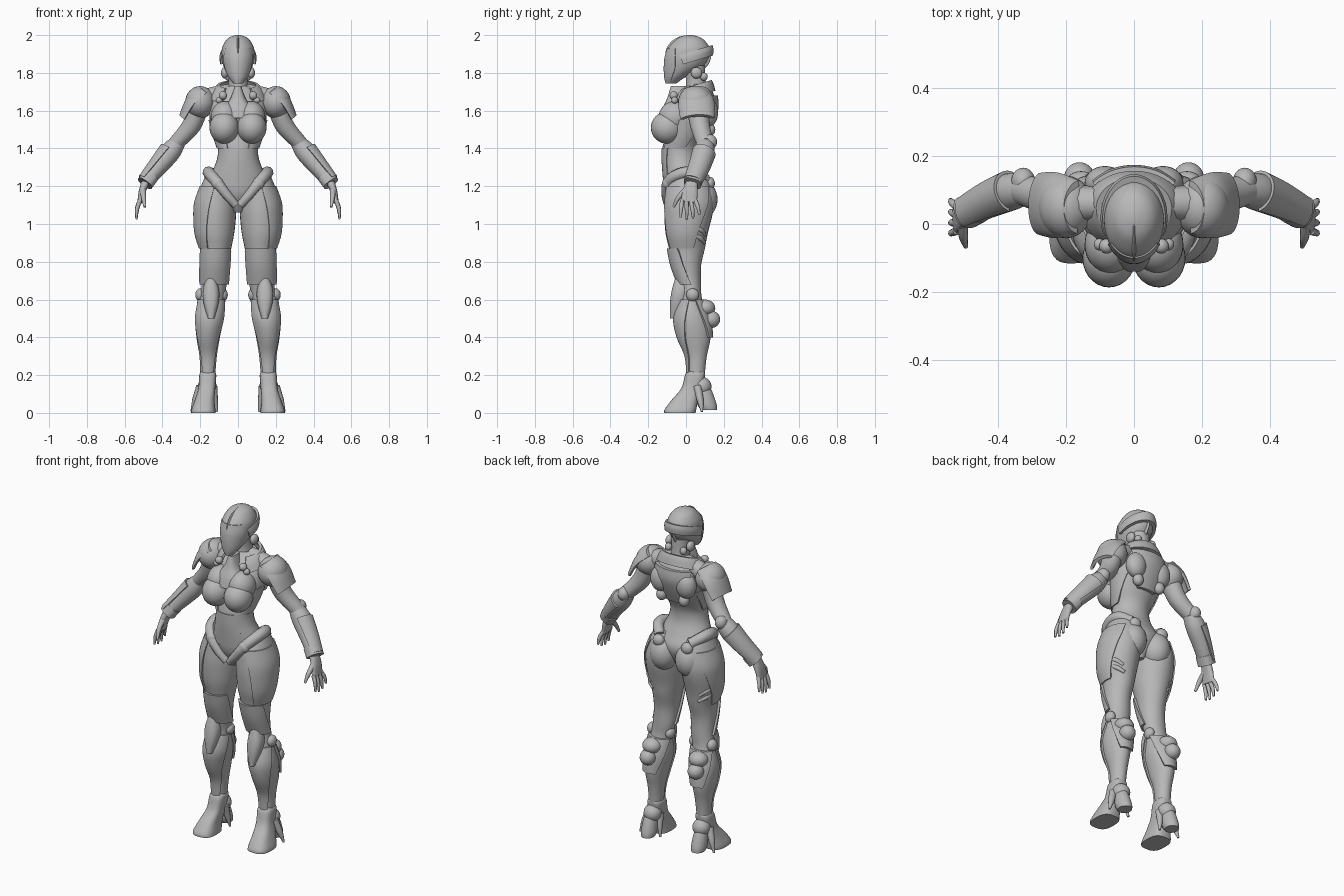
import bpy, bmesh
from math import cos, sin, radians
from mathutils import Vector, Matrix

if "Cube" in bpy.data.objects:
    bpy.data.objects.remove(bpy.data.objects["Cube"])

grey = bpy.data.materials.new("plain grey")
grey.use_nodes = True
grey.diffuse_color = (.48, .48, .48, 1)
grey.node_tree.nodes["Principled BSDF"].inputs["Base Color"].default_value = grey.diffuse_color
parts = []


def finish(name, data, mirror):
    """Link a part, colour it and mirror it across the body if needed."""
    data.materials.append(grey)
    obj = bpy.data.objects.new(name, data)
    bpy.context.collection.objects.link(obj)
    if mirror:
        obj.modifiers.new("Mirror", "MIRROR")
    parts.append(obj)
    return obj


def smooth_rows(rows, steps=4):
    """Catmull-Rom interpolation of the section rows."""
    rows = [Vector(r) for r in rows]
    out = []
    for i in range(len(rows) - 1):
        a, b, c = rows[max(i - 1, 0)], rows[i], rows[i + 1]
        d = rows[min(i + 2, len(rows) - 1)]
        for k in range(steps):
            t = k / steps
            out.append(b + (c - a) * (t / 2) + (a * 2 - b * 5 + c * 4 - d) * (t * t / 2)
                       + (b * 3 - a - c * 3 + d) * (t ** 3 / 2))
    return out + [rows[-1]]


def loft(name, rows, arc=None, grow=0, power=2, tilt=0, mirror=False, axial=False, sides=32):
    """Skin sections. Level rows are (x0, x1, y0, y1, z); axial rows are
    (x, y, z, radius out, radius back). An arc makes a raised plate over
    part of the section: (first start, first end, last start, last end)."""
    rings = smooth_rows(rows)
    u, v = Vector((1, 0, 0)), Vector((0, 1, 0))
    if axial:
        d = (Vector(rows[-1][:3]) - Vector(rows[0][:3])).normalized()
        v = (v - d * v.dot(d)).normalized()
        u = d.cross(v)
    bm = bmesh.new()
    loops = []
    for k, row in enumerate(rings):
        if axial:
            centre, ru, rv = Vector(row[:3]), row[3], row[4]
        else:
            x0, x1, y0, y1, z = row
            centre = Vector(((x0 + x1) / 2, (y0 + y1) / 2, z))
            ru, rv = (x1 - x0) / 2, (y1 - y0) / 2

        def point(angle, extra):
            c, s = cos(radians(angle)), sin(radians(angle))
            c = abs(c) ** (2 / power) * (1 if c > 0 else -1)
            s = abs(s) ** (2 / power) * (1 if s > 0 else -1)
            p = centre + u * (c * (ru + extra)) + v * (s * (rv + extra))
            p.z += tilt * (p.y - centre.y)
            return bm.verts.new(p)

        if arc:
            t = k / (len(rings) - 1)
            a = arc[0] + (arc[2] - arc[0]) * t
            b = arc[1] + (arc[3] - arc[1]) * t
            angles = [a + (b - a) * i / sides for i in range(sides + 1)]
            loop = [point(q, grow) for q in angles]
            loop += [point(q, -.01) for q in reversed(angles)]
        else:
            loop = [point(360 * i / sides, grow) for i in range(sides)]
        loops.append(loop)
    for low, high in zip(loops, loops[1:]):
        for i in range(len(low)):
            j = (i + 1) % len(low)
            bm.faces.new((low[i], low[j], high[j], high[i]))
    bm.faces.new(loops[0])
    bm.faces.new(loops[-1])
    bmesh.ops.recalc_face_normals(bm, faces=bm.faces)
    mesh = bpy.data.meshes.new(name)
    bm.to_mesh(mesh)
    bm.free()
    return finish(name, mesh, mirror)


def ball(name, centre, radii, mirror=True):
    bm = bmesh.new()
    bmesh.ops.create_uvsphere(bm, u_segments=28, v_segments=16, radius=1,
                              matrix=Matrix.Translation(centre) @ Matrix.Diagonal((*radii, 1)))
    mesh = bpy.data.meshes.new(name)
    bm.to_mesh(mesh)
    bm.free()
    return finish(name, mesh, mirror)


def tube(name, points, mirror=True):
    """Round tube through (x, y, z, radius) points."""
    curve = bpy.data.curves.new(name, "CURVE")
    curve.dimensions = "3D"
    curve.bevel_depth = 1
    curve.bevel_resolution = 3
    curve.resolution_u = 6
    curve.use_fill_caps = True
    line = curve.splines.new("BEZIER")
    line.bezier_points.add(len(points) - 1)
    for p, (x, y, z, r) in zip(line.bezier_points, points):
        p.co, p.radius = (x, y, z), r
        p.handle_left_type = p.handle_right_type = "AUTO"
    return finish(name, curve, mirror)


# Torso, from crotch to neck base
torso = [(-.03, .03, -.05, .07, 1.06), (-.11, .11, -.1, .12, 1.14), (-.16, .16, -.115, .13, 1.2),
         (-.145, .145, -.12, .1, 1.26), (-.115, .115, -.125, .07, 1.33), (-.106, .106, -.125, .07, 1.4),
         (-.13, .13, -.11, .1, 1.47), (-.15, .15, -.1, .135, 1.55), (-.15, .15, -.08, .155, 1.62),
         (-.13, .13, -.04, .15, 1.68), (-.07, .07, 0, .12, 1.73)]
loft("torso", torso)
loft("belly_panel", torso[2:6], arc=(-125, -55, -135, -45), grow=.004)
loft("back_plate", torso[6:10], arc=(65, 115, 35, 145), grow=.018)
loft("rib_plate", torso[5:8], arc=(-60, 10, -60, 40), grow=.006, mirror=True)
ball("chest", (.073, -.1, 1.51), (.078, .086, .085))
ball("upper_chest", (.07, -.06, 1.565), (.075, .085, .085))
ball("shoulder_blade", (.085, .12, 1.59), (.06, .05, .075))
ball("back_stud", (.075, .125, 1.5), (.03, .03, .035))
tube("shoulder_slope", [(.03, .06, 1.7, .045), (.1, .06, 1.685, .05), (.18, .06, 1.66, .055)])
loft("breast_bib", [(-.045, .045, -.14, -.04, 1.56), (-.072, .072, -.125, -.02, 1.61),
                    (-.04, .04, -.1, 0, 1.665), (-.018, .018, -.08, 0, 1.73)], power=2.6)

# Collar and neck
loft("neck", [(-.06, .06, -.01, .12, 1.67), (-.05, .05, .0, .105, 1.75), (-.055, .055, -.01, .1, 1.84)])
loft("collar", [(-.145, .145, -.075, .15, 1.67), (-.125, .125, -.06, .14, 1.71), (-.105, .105, -.04, .13, 1.735)],
     arc=(-55, 235, -50, 230), grow=.006, tilt=.3)
ball("collar_stud", (.08, -.065, 1.68), (.022, .022, .022))
ball("collar_stud_small", (.1, -.06, 1.655), (.018, .018, .018))

# Head
helmet = [(-.022, .022, -.105, -.05, 1.745), (-.05, .05, -.112, 0, 1.78), (-.075, .075, -.114, .085, 1.83),
          (-.087, .087, -.11, .12, 1.88), (-.085, .085, -.096, .125, 1.93), (-.065, .065, -.06, .1, 1.97),
          (-.042, .042, -.03, .07, 1.99), (-.012, .012, .005, .035, 2)]
loft("helmet", helmet)
loft("face_plate", helmet[:5], arc=(-170, -10, -140, -40), grow=.004)
loft("helmet_band", [(-.088, .088, -.1, .135, 1.855), (-.09, .09, -.1, .138, 1.885), (-.084, .084, -.1, .132, 1.91)],
     arc=(-15, 195, -25, 205), grow=.008, tilt=.3)
ball("helmet_crest", (0, .012, 1.895), (.014, .122, .105), mirror=False)
ball("ear_disc", (.07, .055, 1.8), (.02, .03, .03))
ball("ear_stud", (.05, .095, 1.78), (.02, .02, .022))

# Shoulders and arms
ball("shoulder", (.2, .05, 1.645), (.08, .092, .085))
loft("shoulder_guard", [(.16, .05, 1.695, .05, .07), (.22, .055, 1.635, .055, .09), (.272, .06, 1.55, .04, .085)],
     arc=(-85, 85, -75, 75), grow=.008, axial=True, mirror=True)
loft("upper_arm", [(.205, .06, 1.63, .055, .06), (.247, .075, 1.52, .05, .052), (.325, .1, 1.43, .042, .045)],
     axial=True, mirror=True)
forearm = [(.315, .105, 1.435, .04, .045), (.36, .095, 1.38, .055, .055),
           (.425, .068, 1.3, .047, .05), (.488, .035, 1.225, .038, .043)]
loft("forearm", forearm, axial=True, mirror=True)
loft("forearm_guard", forearm[1:], arc=(-70, 110, -60, 90), grow=.009, axial=True, mirror=True)
loft("wrist_cuff", [(.462, .05, 1.255, .044, .048), (.492, .034, 1.215, .044, .048)], power=2.6,
     axial=True, mirror=True)
ball("elbow_pad", (.325, .125, 1.435), (.035, .04, .04))

# Hands
loft("palm", [(.49, .03, 1.22, .022, .032), (.508, .022, 1.17, .018, .04), (.52, .014, 1.115, .013, .043)],
     power=2.5, axial=True, mirror=True)
for i, finger in enumerate(("index", "middle", "ring", "little")):
    y, drop = -.02 + .023 * i, (.09, .1, .095, .075)[i]
    tube(finger + "_finger", [(.519, y, 1.125, .012), (.534, y * 1.3, 1.125 - drop / 2, .0105),
                              (.538, y * 1.45, 1.125 - drop, .006)])
tube("thumb", [(.503, 0, 1.18, .016), (.5, -.04, 1.14, .013), (.493, -.066, 1.09, .007)])

# Hips
ball("buttock", (.085, .085, 1.13), (.08, .082, .1))
tube("hip_belt", [(.012, -.095, 1.1, .022), (.06, -.105, 1.155, .025), (.115, -.09, 1.225, .03),
                  (.15, -.03, 1.265, .032), (.15, .045, 1.27, .032), (.1, .105, 1.235, .03)])
ball("front_hip_disc", (.108, -.1, 1.215), (.032, .026, .032))
ball("rear_hip_disc", (.095, .125, 1.215), (.035, .028, .035))

# Legs, from hip to ankle
leg = [(.05, .17, -.06, .1, 1.26), (.02, .196, -.1, .13, 1.2), (.01, .224, -.112, .145, 1.12),
       (.01, .23, -.115, .14, 1.05), (.02, .224, -.108, .115, .95), (.036, .2, -.09, .1, .87),
       (.05, .195, -.072, .08, .78), (.06, .193, -.035, .08, .68), (.075, .205, -.03, .085, .6),
       (.076, .226, -.06, .12, .5), (.096, .22, -.042, .13, .4), (.112, .204, 0, .11, .3),
       (.12, .2, .01, .1, .2), (.125, .2, .02, .1, .1)]
loft("leg", leg, mirror=True)
loft("thigh_plate", leg[1:6], arc=(-80, 60, -60, 20), grow=.007, mirror=True)
tube("thigh_rib", [(.21, .02, .99, .012), (.195, .075, .97, .014), (.16, .1, .94, .01)])
tube("thigh_rib_lower", [(.205, .03, .95, .012), (.185, .075, .925, .014), (.15, .098, .9, .01)])
loft("lower_thigh_guard", leg[5:8], arc=(-150, -30, -185, 5), grow=.012, mirror=True)
loft("knee_cap", [(.125, .16, -.085, -.02, .5), (.103, .182, -.085, 0, .58), (.1, .186, -.075, .02, .65),
                  (.12, .165, -.055, .02, .72)], power=2.4, mirror=True)
for side, x in (("inner", .08), ("outer", .2)):
    ball(side + "_knee_disc", (x, .035, .625), (.026, .034, .034))
loft("shin_guard", leg[8:13], arc=(-170, -10, -125, -55), grow=.008, mirror=True)
loft("calf_guard", leg[8:11], arc=(20, 160, 55, 125), grow=.014, mirror=True)
ball("upper_calf_pad", (.155, .1, .555), (.055, .055, .045))
ball("lower_calf_pad", (.16, .135, .495), (.045, .046, .045))

# Feet
loft("foot", [(.118, .248, -.115, .05, 0), (.12, .246, -.112, .055, .02), (.125, .228, -.075, .065, .07),
              (.12, .21, -.025, .085, .13), (.115, .205, -.005, .1, .2), (.125, .195, .01, .095, .22)],
     power=2.8, mirror=True)
loft("heel", [(.13, .205, .08, .165, .015), (.125, .21, .06, .162, .045), (.13, .205, .05, .14, .11),
              (.14, .19, .05, .115, .16)], mirror=True)
ball("ankle_guard", (.163, .085, .14), (.05, .05, .05))
tube("outer_heel_fin", [(.2, .06, .14, .022), (.225, .075, .07, .018), (.246, .085, .006, .006)])
tube("inner_heel_fin", [(.13, .06, .14, .022), (.122, .075, .07, .016), (.112, .085, .006, .006)])

# Turn tubes into meshes and shade everything smooth with sharp plate edges
bpy.ops.object.select_all(action="DESELECT")
tubes = [o for o in parts if o.type == "CURVE"]
for obj in tubes:
    obj.select_set(True)
bpy.context.view_layer.objects.active = tubes[0]
bpy.ops.object.convert(target="MESH")
for obj in parts:
    obj.select_set(True)
bpy.ops.object.shade_smooth_by_angle(angle=radians(40))
